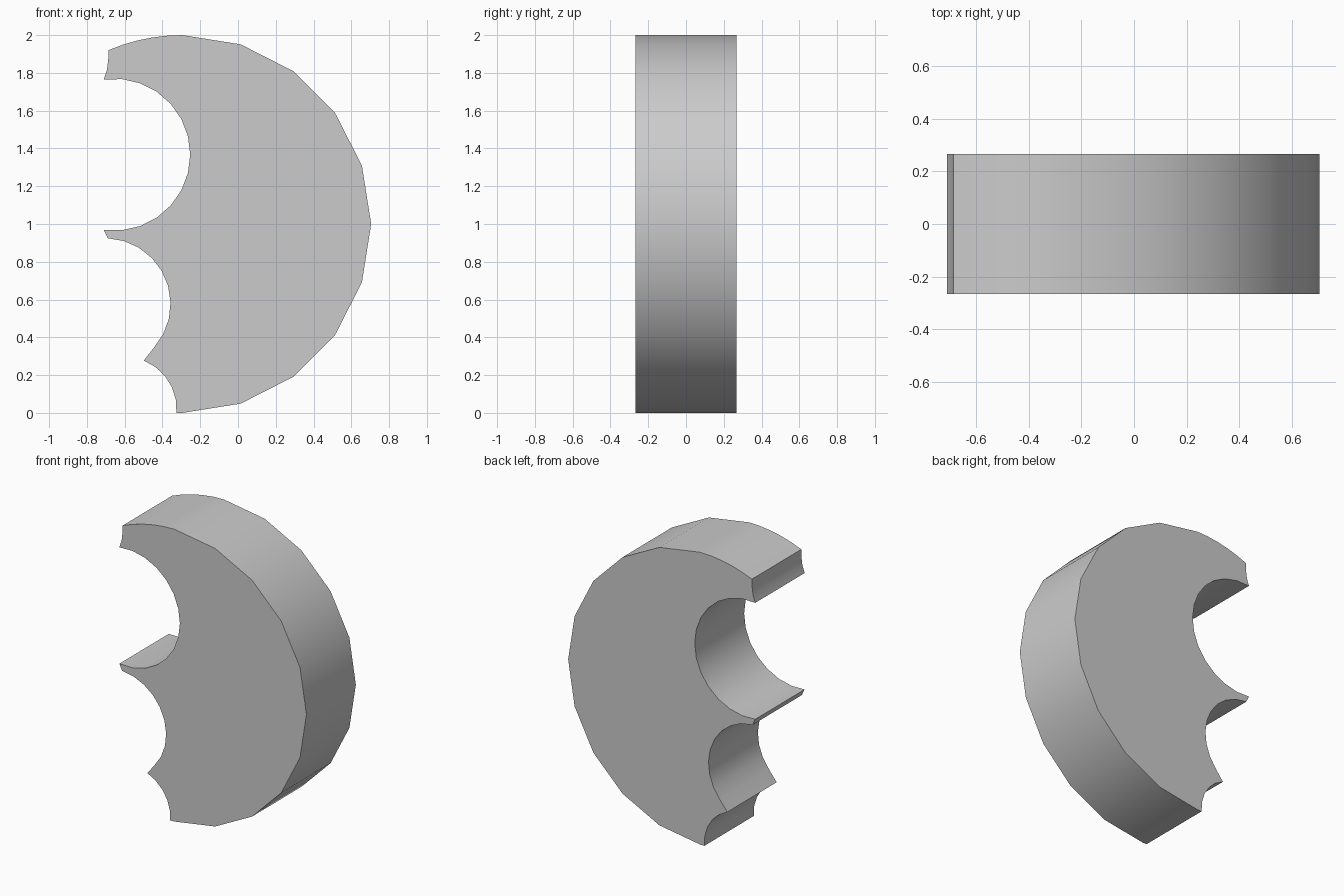
import bpy, bmesh
from math import cos, sin, radians

if "Cube" in bpy.data.objects:
    bpy.data.objects.remove(bpy.data.objects["Cube"])

HALF_DEPTH = 0.267


def arc(cx, cz, r, start, end, steps):
    """Points on an arc in the x-z plane, angles in degrees."""
    angles = [radians(start + (end - start) * i / steps) for i in range(steps + 1)]
    return [(cx + r * cos(a), cz + r * sin(a)) for a in angles]


# Outer rim: coarse 20-sided disc, then a finer arc at the top tip
outline = arc(-0.295, 1.0, 1.0, -90, 90, 10)
outline += arc(-0.295, 1.0, 1.0, 90, 113, 5)[1:]
# Slightly hollow end of the top tip
outline += [(-0.687, 1.87), (-0.694, 1.815)]
# Upper, middle and lower bites
outline += arc(-0.655, 1.367, 0.402, 98, -98, 14)
outline += arc(-0.705, 0.577, 0.348, 87.5, -56, 10)[:-1]
outline += arc(-0.599, 0.022, 0.274, 68.6, -4.6, 5)

# Extrude the outline from front to back
bm = bmesh.new()
face = bm.faces.new([bm.verts.new((x, -HALF_DEPTH, z)) for x, z in outline])
result = bmesh.ops.extrude_face_region(bm, geom=[face], use_keep_orig=True)
moved = [v for v in result["geom"] if isinstance(v, bmesh.types.BMVert)]
bmesh.ops.translate(bm, verts=moved, vec=(0, 2 * HALF_DEPTH, 0))
bmesh.ops.recalc_face_normals(bm, faces=bm.faces)

mesh = bpy.data.meshes.new("bitten_disc")
bm.to_mesh(mesh)
bm.free()
disc = bpy.data.objects.new("bitten_disc", mesh)
bpy.context.collection.objects.link(disc)

# Smooth rim with sharp cap edges
bpy.context.view_layer.objects.active = disc
disc.select_set(True)
bpy.ops.object.shade_smooth_by_angle(angle=radians(30))
